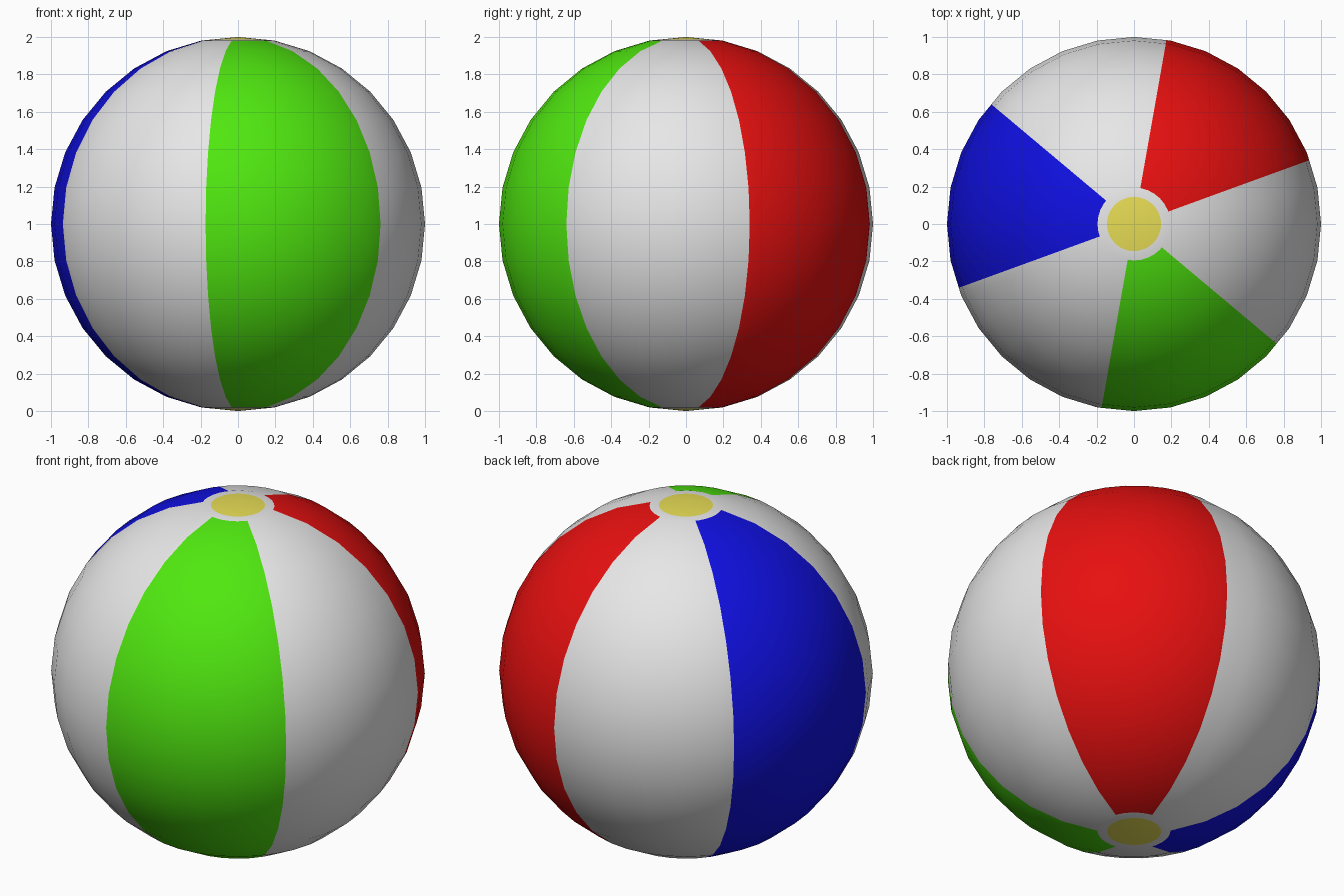
import bpy
import bmesh
from math import radians, degrees, sin, cos, atan2
from mathutils import Vector

cube = bpy.data.objects.get("Cube")
if cube:
    bpy.data.objects.remove(cube)


def make_material(name, rgb):
    mat = bpy.data.materials.new(name)
    mat.use_nodes = True
    colour = (*rgb, 1.0)
    mat.diffuse_color = colour
    mat.node_tree.nodes["Principled BSDF"].inputs["Base Color"].default_value = colour
    return mat


WHITE, RED, BLUE, GREEN, YELLOW = range(5)
materials = [
    make_material("white", (0.8, 0.8, 0.8)),
    make_material("red", (0.8, 0.005, 0.005)),
    make_material("blue", (0.005, 0.005, 0.75)),
    make_material("green", (0.08, 0.8, 0.005)),
    make_material("yellow", (0.8, 0.72, 0.09)),
]

SEGMENTS, RINGS = 32, 16
FIRST_SEAM, PANEL = 20, 60
PANELS = [RED, WHITE, BLUE, WHITE, GREEN, WHITE]
step = radians(180 / RINGS)
POLE_Z = cos(step)                      # lower edge of each white pole ring
CAP_RADIUS = 0.145
CAP_Z = 1 - (1 - POLE_Z) * CAP_RADIUS / sin(step)

# Ball body
bm = bmesh.new()
bmesh.ops.create_uvsphere(bm, u_segments=SEGMENTS, v_segments=RINGS, radius=1)


def cut(point, normal):
    bmesh.ops.bisect_plane(bm, geom=bm.verts[:] + bm.edges[:] + bm.faces[:],
                           dist=1e-5, plane_co=point, plane_no=normal)


# Panel seams, each plane cutting both sides of the ball
for i in range(3):
    a = radians(FIRST_SEAM + PANEL * i)
    cut(Vector(), Vector((-sin(a), cos(a), 0)))

# Rims of the round end caps
for side in (1, -1):
    cut(Vector((0, 0, side * CAP_Z)), Vector((0, 0, 1)))

# Colour by height at the poles and by direction on the panels
for face in bm.faces:
    c = face.calc_center_median()
    face.smooth = True
    if abs(c.z) > CAP_Z:
        face.material_index = YELLOW
    elif abs(c.z) > POLE_Z:
        face.material_index = WHITE
    else:
        angle = (degrees(atan2(c.y, c.x)) - FIRST_SEAM) % 360
        face.material_index = PANELS[int(angle // PANEL)]

mesh = bpy.data.meshes.new("beach_ball")
bm.to_mesh(mesh)
bm.free()
for mat in materials:
    mesh.materials.append(mat)
ball = bpy.data.objects.new("beach_ball", mesh)
ball.location.z = 1
bpy.context.collection.objects.link(ball)
